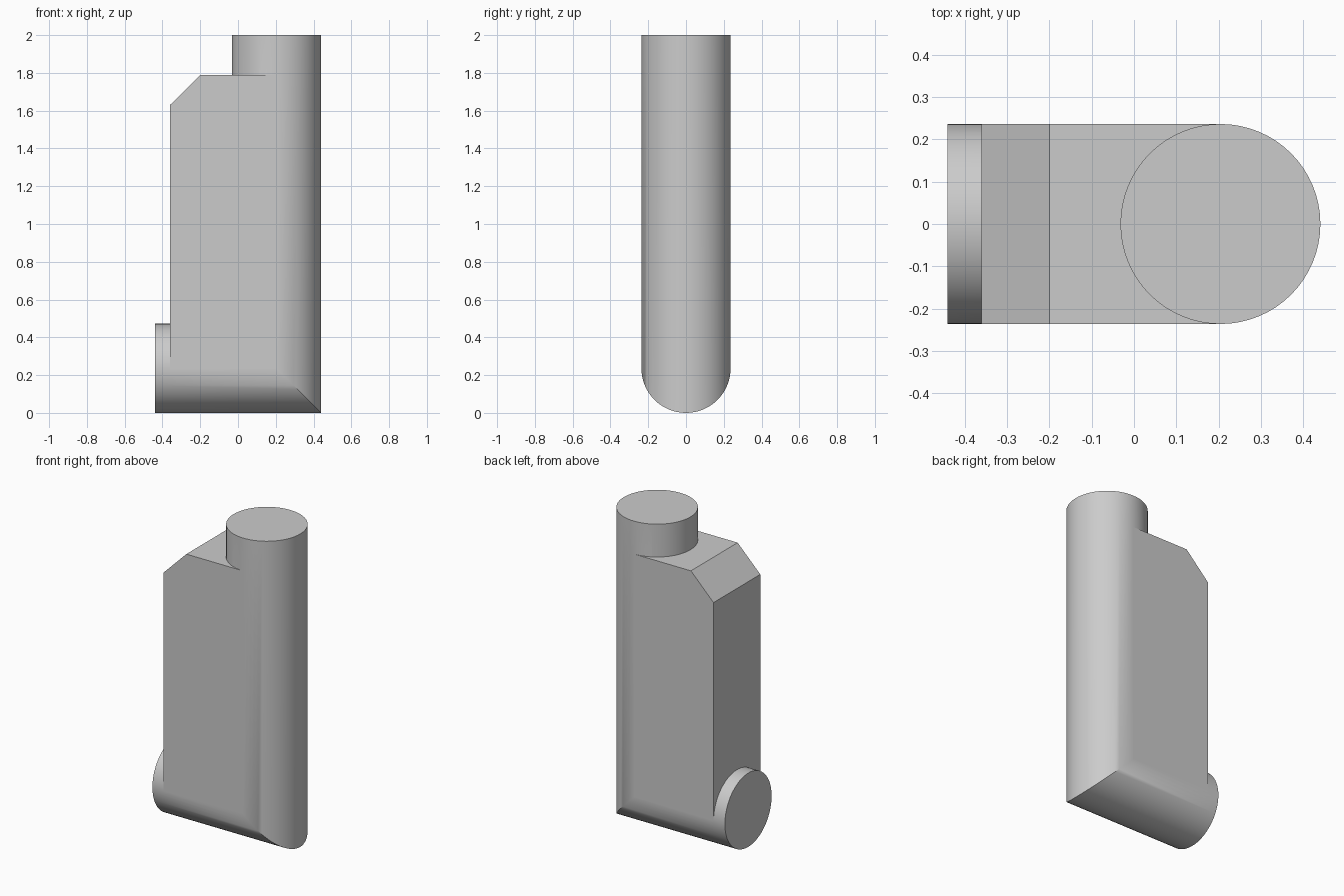
import bpy
import bmesh
from math import cos, sin, pi, radians

R = 0.236          # pipe radius
AXIS_X = 0.204     # upright pipe axis
LEFT_END = -0.44   # open end of the low pipe
SIDES = 64

cube = bpy.data.objects.get("Cube")
if cube:
    bpy.data.objects.remove(cube, do_unlink=True)

grey = bpy.data.materials.new("plain grey")
grey.use_nodes = True
colour = (0.6, 0.6, 0.6, 1)
grey.diffuse_color = colour
grey.node_tree.nodes["Principled BSDF"].inputs["Base Color"].default_value = colour


def finish(name, bm, smooth):
    bmesh.ops.recalc_face_normals(bm, faces=bm.faces)
    mesh = bpy.data.meshes.new(name)
    bm.to_mesh(mesh)
    bm.free()
    obj = bpy.data.objects.new(name, mesh)
    bpy.context.collection.objects.link(obj)
    mesh.materials.append(grey)
    if smooth:
        bpy.ops.object.select_all(action='DESELECT')
        obj.select_set(True)
        bpy.context.view_layer.objects.active = obj
        bpy.ops.object.shade_smooth_by_angle(angle=radians(30))
    return obj


# Mitred elbow pipe: a ring at the low end, the mitre and the top
bm = bmesh.new()
circle = [(R * cos(2 * pi * i / SIDES), R * sin(2 * pi * i / SIDES)) for i in range(SIDES)]
rings = [
    [bm.verts.new((LEFT_END, y, R - a)) for a, y in circle],
    [bm.verts.new((AXIS_X + a, y, R - a)) for a, y in circle],
    [bm.verts.new((AXIS_X + a, y, 2)) for a, y in circle],
]
for low, high in zip(rings, rings[1:]):
    for i in range(SIDES):
        j = (i + 1) % SIDES
        bm.faces.new((low[i], low[j], high[j], high[i]))
bm.faces.new(rings[0])
bm.faces.new(rings[-1])
finish("elbow_pipe", bm, True)

# Chamfered block filling the inside of the elbow
bm = bmesh.new()
profile = [(-0.36, R), (AXIS_X, R), (AXIS_X, 1.79), (-0.2, 1.79), (-0.36, 1.63)]
face = bm.faces.new([bm.verts.new((x, -R, z)) for x, z in profile])
extruded = bmesh.ops.extrude_face_region(bm, geom=[face])["geom"]
bmesh.ops.translate(bm, vec=(0, 2 * R, 0),
                    verts=[v for v in extruded if isinstance(v, bmesh.types.BMVert)])
finish("filler_block", bm, False)
